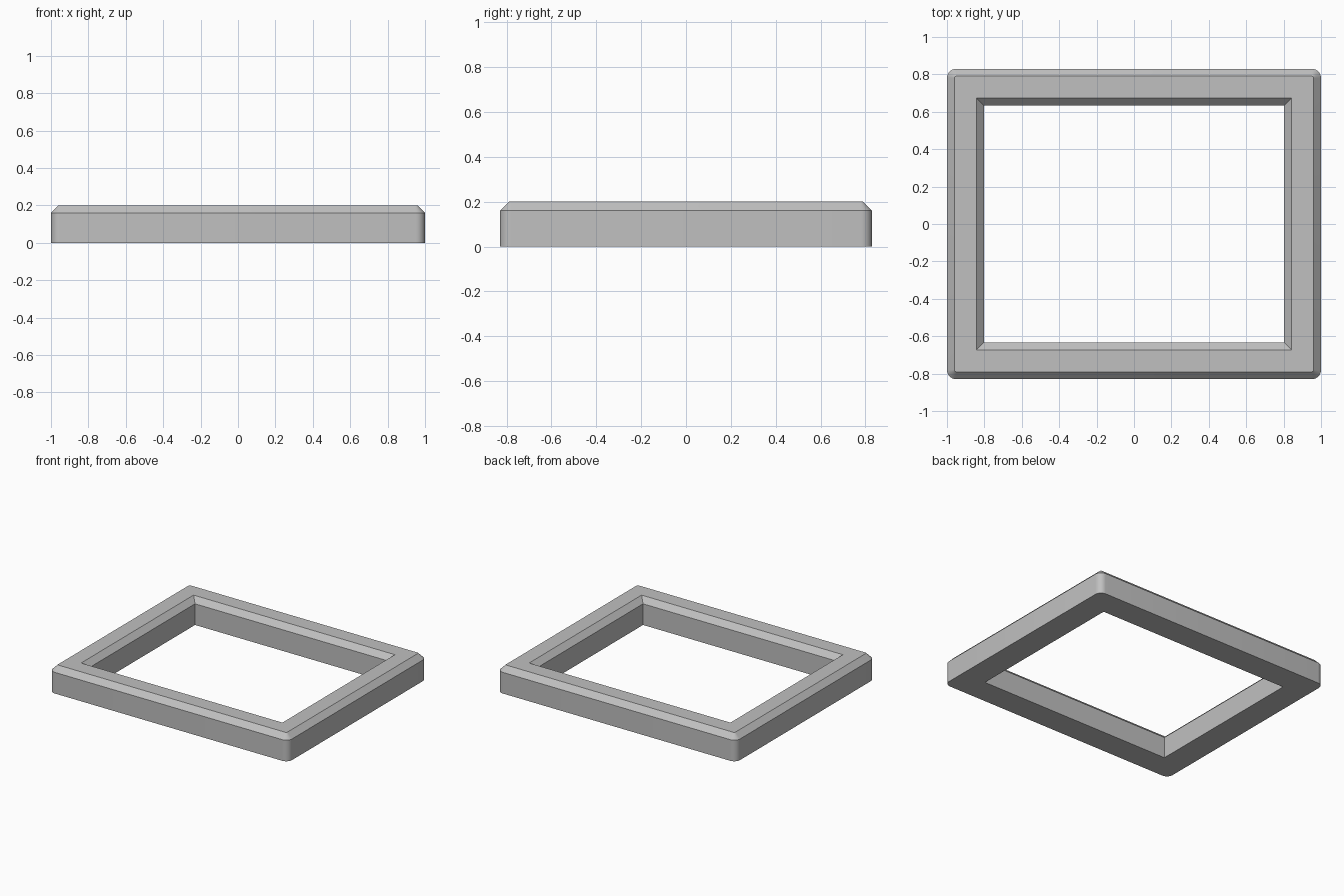
import bpy, bmesh, math

cube = bpy.data.objects.get("Cube")
if cube:
    bpy.data.objects.remove(cube, do_unlink=True)

HALF_X, HALF_Y, HEIGHT = 1.0, 0.83, 0.2
CHAMFER, RADIUS, WALL, STEPS = 0.04, 0.05, 0.197, 8

# Single grey finish
grey = bpy.data.materials.new("plain_grey")
grey.use_nodes = True
color = (0.53, 0.53, 0.53, 1)
grey.diffuse_color = color
grey.node_tree.nodes["Principled BSDF"].inputs["Base Color"].default_value = color

bm = bmesh.new()


def ring(inset, radius, z):
    """Rounded rectangle loop, inset from the outer outline."""
    cx, cy = HALF_X - inset - radius, HALF_Y - inset - radius
    verts = []
    for corner, (sx, sy) in enumerate(((1, 1), (-1, 1), (-1, -1), (1, -1))):
        for i in range(STEPS + 1):
            a = (corner + i / STEPS) * math.pi / 2
            verts.append(bm.verts.new((sx * cx + radius * math.cos(a),
                                       sy * cy + radius * math.sin(a), z)))
    return verts


# Frame cross-section: rounded outside, sharp mitred opening, chamfered top edges
section = [
    (0, RADIUS, 0),
    (0, RADIUS, HEIGHT - CHAMFER),
    (CHAMFER, RADIUS - CHAMFER, HEIGHT),
    (WALL - CHAMFER, 0, HEIGHT),
    (WALL, 0, HEIGHT - CHAMFER),
    (WALL, 0, 0),
]
rings = [ring(*p) for p in section]
for a, b in zip(rings, rings[1:] + rings[:1]):
    for i in range(len(a)):
        j = (i + 1) % len(a)
        bm.faces.new((a[i], a[j], b[j], b[i]))

# Collapse the zero-radius inner corners to single points
bmesh.ops.remove_doubles(bm, verts=bm.verts, dist=0.0001)
bmesh.ops.recalc_face_normals(bm, faces=bm.faces)

mesh = bpy.data.meshes.new("frame")
bm.to_mesh(mesh)
bm.free()
mesh.materials.append(grey)
frame = bpy.data.objects.new("frame", mesh)
bpy.context.collection.objects.link(frame)

# Smooth rounded corners, crisp chamfers
bpy.ops.object.select_all(action='DESELECT')
frame.select_set(True)
bpy.context.view_layer.objects.active = frame
bpy.ops.object.shade_smooth_by_angle(angle=math.radians(30))
